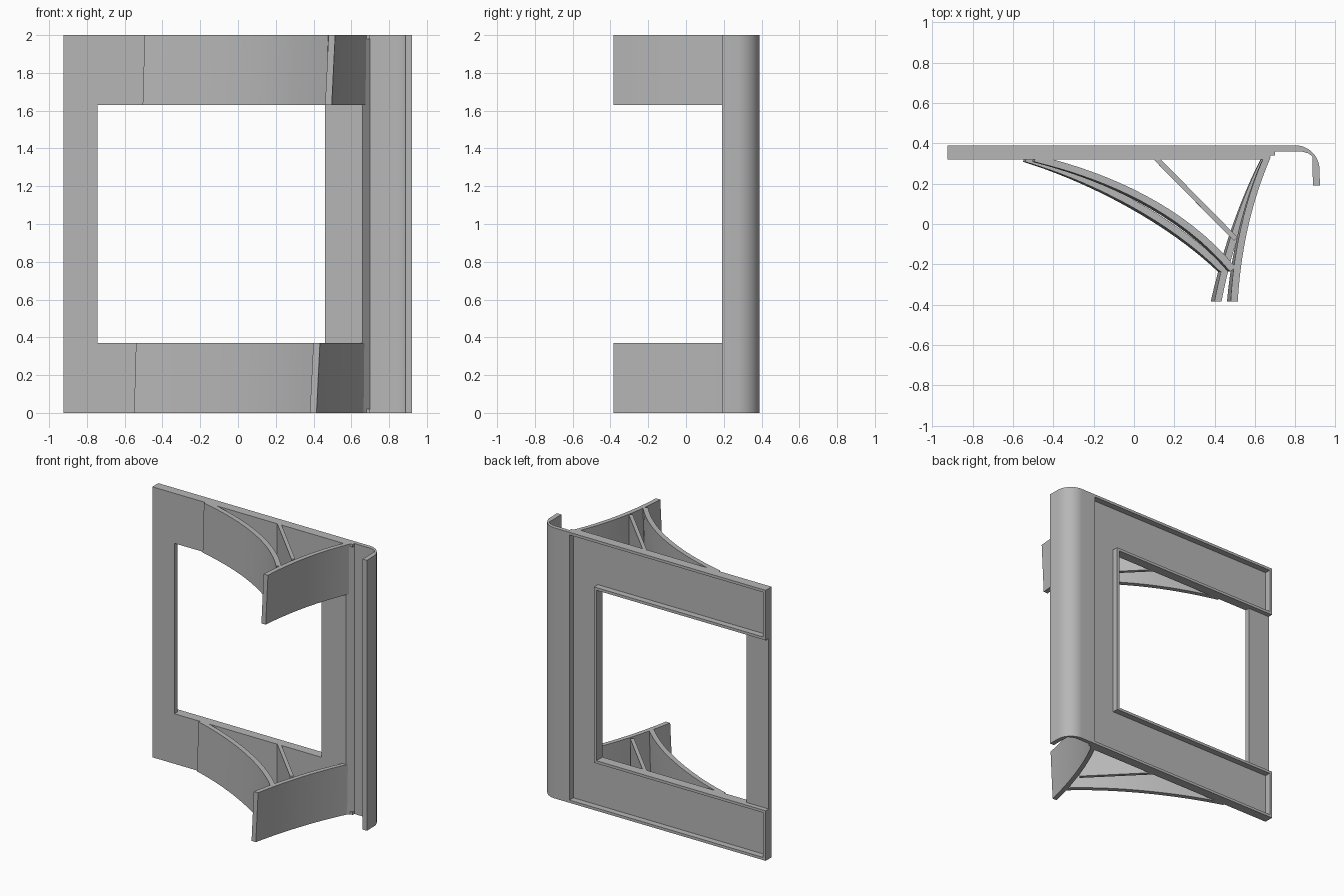
import bpy, bmesh, math
from mathutils import Vector
from mathutils.geometry import interpolate_bezier

cube = bpy.data.objects.get("Cube")
if cube:
    bpy.data.objects.remove(cube, do_unlink=True)

GREY = (0.47, 0.47, 0.47, 1)
mat = bpy.data.materials.new("plain_grey")
mat.use_nodes = True
mat.diffuse_color = GREY
mat.node_tree.nodes["Principled BSDF"].inputs["Base Color"].default_value = GREY

# Main levels
TOP, BAR = 2.0, 0.37
FRONT, BACK = 0.32, 0.39
LEFT, WIN_L, WIN_R, SEAM = -0.925, -0.745, 0.46, 0.7
SHEET, RIM = 0.345, 0.02


def finish(name, bm, smooth=False):
    bmesh.ops.recalc_face_normals(bm, faces=bm.faces)
    mesh = bpy.data.meshes.new(name)
    bm.to_mesh(mesh)
    bm.free()
    mesh.materials.append(mat)
    obj = bpy.data.objects.new(name, mesh)
    bpy.context.collection.objects.link(obj)
    if smooth:
        bpy.ops.object.select_all(action='DESELECT')
        obj.select_set(True)
        bpy.context.view_layer.objects.active = obj
        bpy.ops.object.shade_smooth_by_angle(angle=math.radians(30))
    return obj


def loft(bm, low, high, z0, z1):
    """Closed solid between two outlines with matching points."""
    a = [bm.verts.new((x, y, z0)) for x, y in low]
    b = [bm.verts.new((x, y, z1)) for x, y in high]
    bm.faces.new(a)
    bm.faces.new(b)
    n = len(a)
    for i in range(n):
        j = (i + 1) % n
        bm.faces.new((a[i], a[j], b[j], b[i]))


def box(bm, x0, x1, y0, y1, z0, z1):
    outline = [(x0, y0), (x1, y0), (x1, y1), (x0, y1)]
    loft(bm, outline, outline, z0, z1)


# Thin sheet around the window
bm = bmesh.new()
for z0 in (0, TOP - BAR):
    box(bm, LEFT, SEAM - 0.04, FRONT, SHEET, z0, z0 + BAR)
box(bm, WIN_R, SEAM - 0.04, FRONT, SHEET, BAR, TOP - BAR)
box(bm, LEFT, WIN_L, FRONT, SHEET + 0.01, BAR, TOP - BAR)
finish("frame_sheet", bm)

# Raised rims on the back of the frame
bm = bmesh.new()
for z0, outer, inner in ((0, 0, BAR - RIM), (TOP - BAR, TOP - RIM, TOP - BAR)):
    box(bm, LEFT, SEAM, FRONT + 0.02, BACK, outer, outer + RIM)
    box(bm, LEFT, WIN_R + RIM, FRONT, BACK, inner, inner + RIM)
    box(bm, LEFT, LEFT + RIM, FRONT, BACK, z0, z0 + BAR)
box(bm, WIN_R, WIN_R + RIM, FRONT, BACK, BAR, TOP - BAR)
finish("frame_rims", bm)

# Rounded side cover with a forward lip
arc = [(0.8 + 0.12 * math.sin(a), 0.27 + 0.12 * math.cos(a))
       for a in (math.radians(i * 7.5) for i in range(13))]
cover = [(SEAM - 0.02, BACK)] + arc + [
    (0.922, 0.19), (0.887, 0.19), (0.885, 0.335), (0.865, 0.35), (0.83, 0.36),
    (SEAM, 0.36), (0.66, FRONT), (0.65, FRONT), (0.65, SHEET), (SEAM - 0.02, SHEET)]
bm = bmesh.new()
loft(bm, cover, cover, 0, TOP)
finish("side_cover", bm, True)


def ribbon(low_ctrl, high_ctrl, z, along_x, thick):
    """Outline of a curved blade at height z."""
    ctrl = [Vector(p).lerp(Vector(q), z / TOP).to_3d()
            for p, q in zip(low_ctrl, high_ctrl)]
    pts = interpolate_bezier(*ctrl, 18)
    one, two = [], []
    for i, p in enumerate(pts):
        d = (pts[min(i + 1, 17)] - pts[max(i - 1, 0)]).normalized()
        n = Vector((1, 0, 0)) if along_x else Vector((-d.y, d.x, 0))
        one.append((p + n * thick / 2).xy)
        two.append((p - n * thick / 2).xy)
    return one + two[::-1]


BRACE = ([(-0.545, 0.325), (-0.25, 0.235), (0.15, 0.04), (0.43, -0.225)],
         [(-0.49, 0.325), (-0.18, 0.25), (0.22, 0.1), (0.49, -0.225)])
BLADE = ([(0.398, -0.385), (0.45, -0.15), (0.54, 0.12), (0.65, 0.33)],
         [(0.497, -0.385), (0.51, -0.15), (0.56, 0.1), (0.66, 0.33)])

# Leaning brackets at the bottom and top
for label, z0 in (("lower", 0), ("upper", TOP - BAR)):
    z1 = z0 + BAR
    for part, ctrl, along_x in (("brace", BRACE, False), ("blade", BLADE, True)):
        bm = bmesh.new()
        loft(bm, ribbon(*ctrl, z0, along_x, 0.035), ribbon(*ctrl, z1, along_x, 0.035), z0, z1)
        finish(label + "_" + part, bm, True)
    # Straight rib between frame and blade
    end = 0.465 if z0 == 0 else 0.505
    w = 0.018
    rib = [(0.11 - w, FRONT + 0.005), (0.11 + w, FRONT + 0.005),
           (end + w / 2, 0.43 - end - w / 2 + w), (end - w / 2, 0.43 - end + w / 2 - w)]
    bm = bmesh.new()
    loft(bm, rib, rib, z0, z1)
    finish(label + "_rib", bm)
